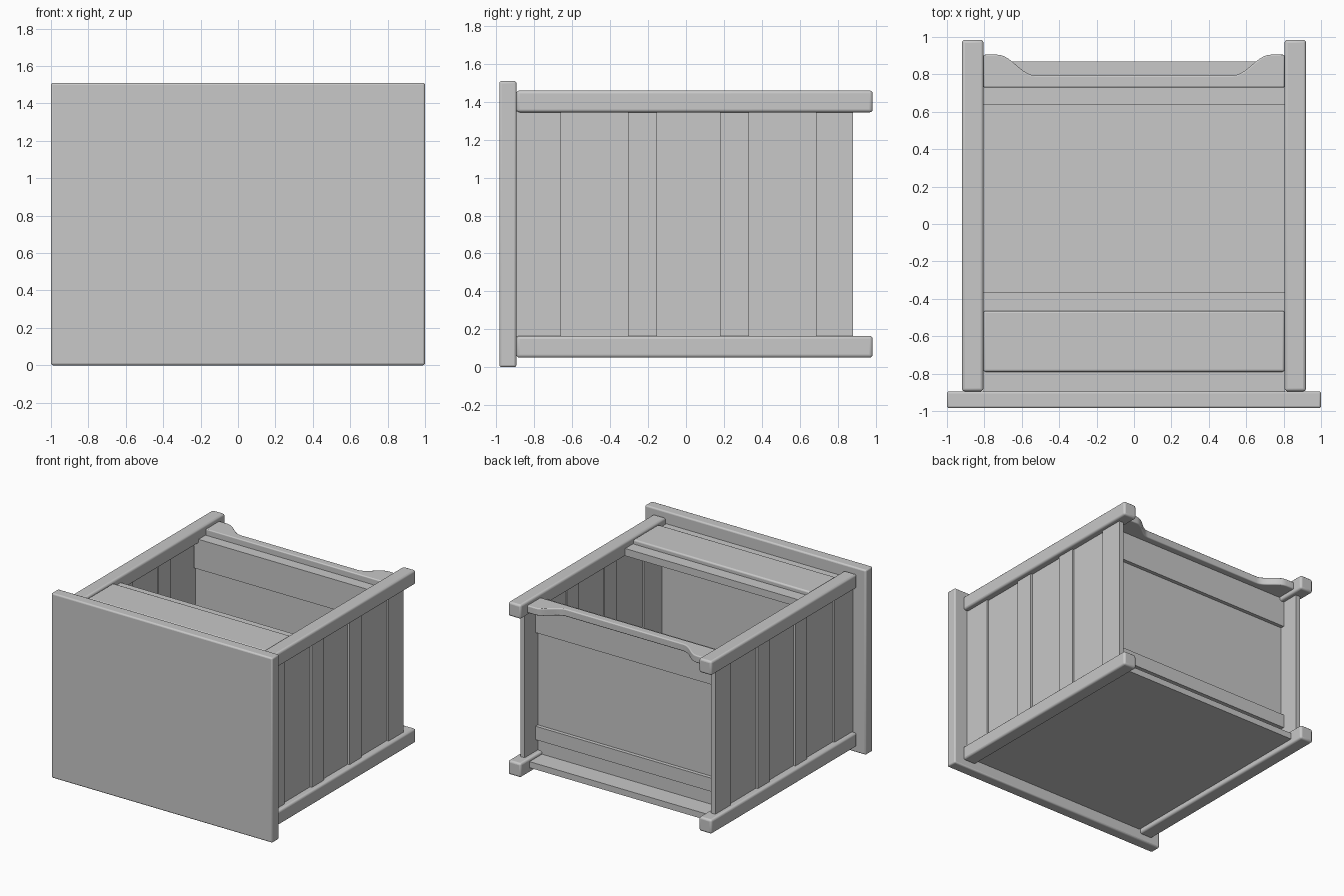
import bpy, bmesh, math

if "Cube" in bpy.data.objects:
    bpy.data.objects.remove(bpy.data.objects["Cube"])

grey = bpy.data.materials.new("plain_grey")
grey.diffuse_color = (0.58, 0.58, 0.58, 1)
grey.use_nodes = True
grey.node_tree.nodes["Principled BSDF"].inputs["Base Color"].default_value = grey.diffuse_color


def finish(name, bm, bevel=0.0):
    """Turn a bmesh into a named object, with optional rounded edges."""
    bmesh.ops.recalc_face_normals(bm, faces=bm.faces)
    me = bpy.data.meshes.new(name)
    bm.to_mesh(me)
    bm.free()
    ob = bpy.data.objects.new(name, me)
    bpy.context.collection.objects.link(ob)
    me.materials.append(grey)
    if bevel:
        mod = ob.modifiers.new("rounded_edges", 'BEVEL')
        mod.width = bevel
        mod.segments = 3
        mod.limit_method = 'ANGLE'
        mod.angle_limit = math.radians(50)
        bpy.ops.object.select_all(action='DESELECT')
        ob.select_set(True)
        bpy.context.view_layer.objects.active = ob
        bpy.ops.object.shade_smooth_by_angle(angle=math.radians(40))
    return ob


def box(name, x, y, z, bevel=0.0):
    """Box from (min, max) pairs on each axis."""
    bm = bmesh.new()
    bmesh.ops.create_cube(bm, size=1)
    for v in bm.verts:
        v.co = [lo + (c + 0.5) * (hi - lo) for c, (lo, hi) in zip(v.co, (x, y, z))]
    return finish(name, bm, bevel)


def side_box(name, x, y, z, bevel=0.0):
    """The same box on the right and on the left."""
    box(name + "_right", x, y, z, bevel)
    box(name + "_left", (-x[1], -x[0]), y, z, bevel)


W = 0.805  # half of the inner width

# Front panel
box("front_panel", (-1, 1), (-0.985, -0.895), (0, 1.51), 0.012)

# Side rails, top and bottom
side_box("bottom_rail", (W, 0.92), (-0.895, 0.985), (0.05, 0.165), 0.016)
side_box("top_rail", (W, 0.92), (-0.895, 0.985), (1.345, 1.46), 0.016)

# Side slats and the recessed panels between them
slats = [(-0.895, -0.66), (-0.305, -0.152), (0.18, 0.333), (0.685, 0.88)]
for i, span in enumerate(slats):
    side_box(f"side_slat_{i + 1}", (0.843, 0.882), span, (0.16, 1.35))
for i in range(3):
    side_box(f"side_panel_{i + 1}", (0.854, 0.866),
             (slats[i][1], slats[i + 1][0]), (0.16, 1.35))

# Floor
box("floor", (-W, W), (-0.895, 0.87), (0.09, 0.14))

# Back panel with two cross boards, the upper one reaching the plate above it
box("back_panel", (-0.845, 0.845), (0.66, 0.71), (0.14, 1.37))
box("back_board_top", (-0.845, 0.845), (0.64, 0.74), (1.135, 1.38))
box("back_board_bottom", (-0.845, 0.845), (0.64, 0.74), (0.26, 0.37))

# Front shelf: frame boards below a rounded plate
box("shelf_board_front", (-W, W), (-0.895, -0.77), (1.35, 1.41))
box("shelf_board_rear", (-W, W), (-0.49, -0.365), (1.35, 1.41))
box("shelf_plate", (-W, W), (-0.79, -0.465), (1.37, 1.445), 0.012)

# Scalloped plate at the back, profile seen from above
half = [(W, 0.905), (0.73, 0.905)]
for i in range(1, 11):
    t = i / 10
    half.append((0.73 - 0.2 * t, 0.85 + 0.055 * math.cos(math.pi * t)))
outline = [(W, 0.73)] + half + [(-x, y) for x, y in reversed(half)] + [(-W, 0.73)]
bm = bmesh.new()
base = bm.faces.new([bm.verts.new((x, y, 1.37)) for x, y in outline])
top = bmesh.ops.extrude_face_region(bm, geom=[base])["geom"]
bmesh.ops.translate(bm, vec=(0, 0, 0.06),
                    verts=[v for v in top if isinstance(v, bmesh.types.BMVert)])
finish("scalloped_back_plate", bm, 0.008)
